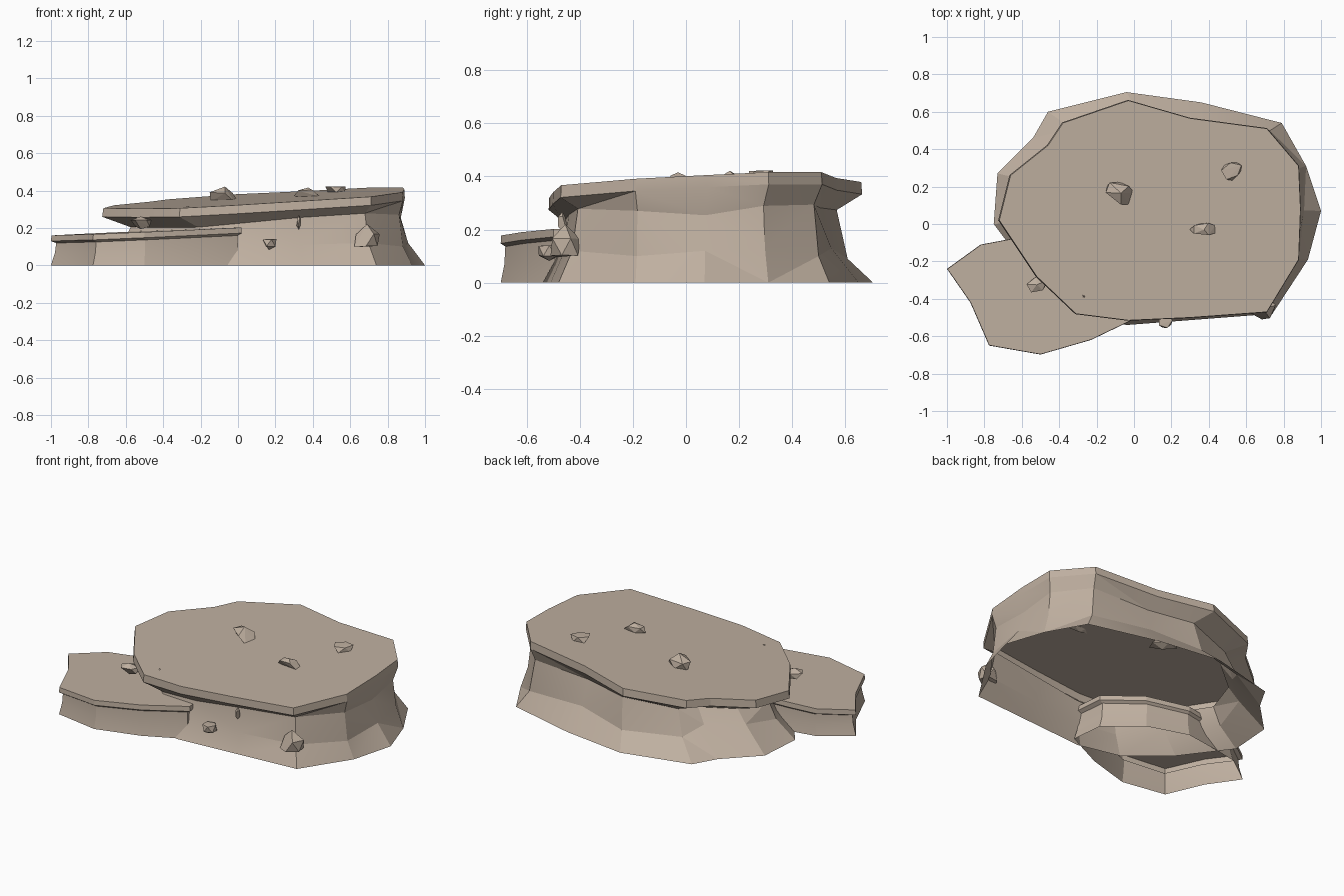
import bpy, bmesh, math, random
from mathutils import Vector

random.seed(5)
cube = bpy.data.objects.get("Cube")
if cube:
    bpy.data.objects.remove(cube, do_unlink=True)

stone = bpy.data.materials.new("taupe_stone")
stone.use_nodes = True
colour = (0.52, 0.43, 0.35, 1)
stone.diffuse_color = colour
stone.node_tree.nodes["Principled BSDF"].inputs["Base Color"].default_value = colour


def finish(bm, name, angle=None):
    bmesh.ops.recalc_face_normals(bm, faces=bm.faces[:])
    mesh = bpy.data.meshes.new(name)
    bm.to_mesh(mesh)
    bm.free()
    mesh.materials.append(stone)
    obj = bpy.data.objects.new(name, mesh)
    bpy.context.collection.objects.link(obj)
    if angle:
        bpy.ops.object.select_all(action='DESELECT')
        obj.select_set(True)
        bpy.context.view_layer.objects.active = obj
        bpy.ops.object.shade_smooth_by_angle(angle=math.radians(angle))


def shrink(outline, centre, factors):
    return [(centre[0] + (x - centre[0]) * f, centre[1] + (y - centre[1]) * f)
            for (x, y), f in zip(outline, factors)]


def at_height(outline, height):
    return [Vector((x, y, height(x, y))) for x, y in outline]


def layered_rock(name, rings):
    """Skin a stack of rings into facets; capped above, open below."""
    bm = bmesh.new()
    rings = [[bm.verts.new(p) for p in ring] for ring in rings]
    n = len(rings[0])
    for low, high in zip(rings, rings[1:]):
        for i in range(n):
            j = (i + 1) % n
            bm.faces.new((low[i], low[j], high[j], high[i]))
    bmesh.ops.triangulate(bm, faces=bm.faces[:], quad_method='SHORT_EDGE')
    bm.faces.new(rings[-1])
    finish(bm, name, 15)


# Main rock: flared foot, uneven neck and overhanging tilted slab
slab = [(-.03, .66), (.3, .565), (.71, .51), (.88, .31), (.89, .08), (.88, -.19),
        (.71, -.47), (.3, -.5), (-.03, -.515), (-.31, -.48), (-.52, -.28),
        (-.72, .02), (-.66, .26), (-.46, .42), (-.38, .54)]
foot = [(-.04, .705), (.36, .65), (.79, .54), (.92, .31), (1, .07), (.93, -.19),
        (.74, -.48), (.35, -.51), (-.04, -.54), (-.3, -.48), (-.54, -.28),
        (-.75, .0), (-.73, .27), (-.54, .46), (-.46, .6)]
neck_scale = [.87, .9, .95, .95, .95, .95, .85, .87, .88, .88, .88, .88, .87, .87, .88]
neck_drop = [.105, .11, .12, .125, .15, .12, .09, .09, .1, .11, .11, .11, .115, .115, .11]
waist_height = [.09, .13, .1, .13, .12, .1, .12, .11, .1, .1, .12, .1, .14, .15, .1]


def slab_top(x, y):
    return .348 + .06 * x + .05 * y


centre = (.5, -.05)
neck = [Vector((x, y, slab_top(x, y) - drop))
        for (x, y), drop in zip(shrink(slab, centre, neck_scale), neck_drop)]
base = at_height(foot, lambda x, y: 0)
waist = [top.lerp(bottom, .3) for top, bottom in zip(neck, base)]
for p, z in zip(waist, waist_height):
    p.z = z
layered_rock("main_rock", [
    base, waist, neck,
    at_height(shrink(slab, centre, [1.005] * 15), lambda x, y: slab_top(x, y) - .046),
    at_height(slab, slab_top)])

# Low side ledge, its far end running inside the main rock
ledge = [(-1, -.24), (-.875, -.42), (-.775, -.65), (-.5, -.698), (-.23, -.62),
         (.02, -.5), (.0, -.3), (-.2, -.13), (-.45, -.05), (-.66, -.08), (-.82, -.11)]


def ledge_top(x, y):
    return .206 + .044 * x + .009 * y


middle = (-.45, -.35)
layered_rock("side_ledge", [
    at_height(ledge, lambda x, y: 0),
    at_height(shrink(ledge, middle, [.96] * 11), lambda x, y: .07),
    at_height(shrink(ledge, middle, [.95] * 11), lambda x, y: ledge_top(x, y) - .042),
    at_height(shrink(ledge, middle, [1.0] * 11), lambda x, y: ledge_top(x, y) - .03),
    at_height(shrink(ledge, middle, [.995] * 11), ledge_top)])


# Loose stones: angular hulls with few facets
def pebble(name, place, size, turn=0.0):
    bm = bmesh.new()
    bmesh.ops.create_icosphere(bm, subdivisions=1, radius=1)
    points = random.sample([v.co.copy() for v in bm.verts], 10)
    bm.clear()
    c, s = math.cos(turn), math.sin(turn)
    for p in points:
        x, y, z = (a * b * random.uniform(.85, 1.15) for a, b in zip(p, size))
        bm.verts.new(Vector((x * c - y * s, x * s + y * c, z)) + Vector(place))
    bmesh.ops.convex_hull(bm, input=bm.verts[:])
    finish(bm, name)


pebble("top_stone_left", (-.07, .165, .365), (.1, .06, .05), -.4)
pebble("top_stone_back", (.52, .285, .405), (.065, .05, .035), .5)
pebble("top_stone_right", (.375, -.03, .385), (.08, .038, .035))
pebble("top_chip", (-.27, -.385, .307), (.012, .012, .01))
pebble("ledge_stone", (-.52, -.325, .225), (.06, .045, .035), .4)
pebble("front_stone_small", (.165, -.515, .12), (.05, .045, .045))
pebble("front_stone_large", (.69, -.455, .135), (.07, .06, .075), .3)
pebble("front_splinter", (.325, -.465, .23), (.012, .02, .04))
